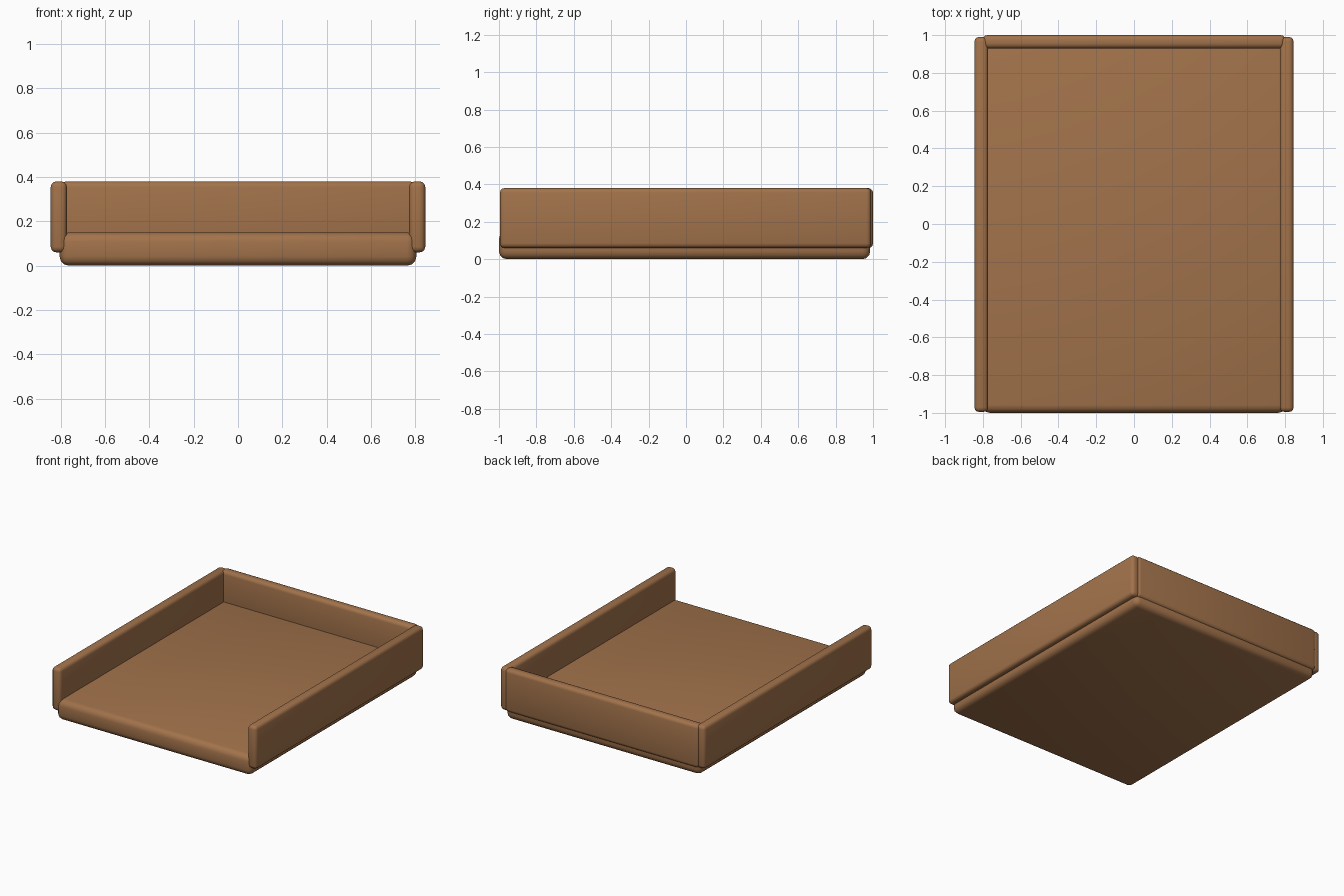
import bpy

if "Cube" in bpy.data.objects:
    bpy.data.objects.remove(bpy.data.objects["Cube"])

wood = bpy.data.materials.new("wood")
wood.diffuse_color = (0.36, 0.17, 0.07, 1)
wood.use_nodes = True
wood.node_tree.nodes["Principled BSDF"].inputs["Base Color"].default_value = wood.diffuse_color


def board(name, lo, hi, radius):
    """Rounded board spanning the corners lo..hi."""
    bpy.ops.mesh.primitive_cube_add(
        size=1, location=[(a + b) / 2 for a, b in zip(lo, hi)])
    ob = bpy.context.object
    ob.name = name
    ob.scale = [b - a for a, b in zip(lo, hi)]
    bpy.ops.object.transform_apply(location=False, rotation=False, scale=True)
    ob.data.materials.append(wood)
    bevel = ob.modifiers.new("rounded_edges", "BEVEL")
    bevel.width = radius
    bevel.segments = 3
    bpy.ops.object.modifier_apply(modifier=bevel.name)
    bpy.ops.object.shade_smooth_by_angle()
    return ob


# Tray floor
board("tray_base", (-0.805, -1.0, 0), (0.805, 0.985, 0.15), 0.042)

# Raised side walls
for side, x0, x1 in (("left", -0.845, -0.772), ("right", 0.772, 0.845)):
    board(side + "_wall", (x0, -0.995, 0.06), (x1, 0.99, 0.38), 0.025)

# Back wall, front left open
board("back_wall", (-0.8, 0.93, 0.06), (0.8, 1.0, 0.38), 0.025)
